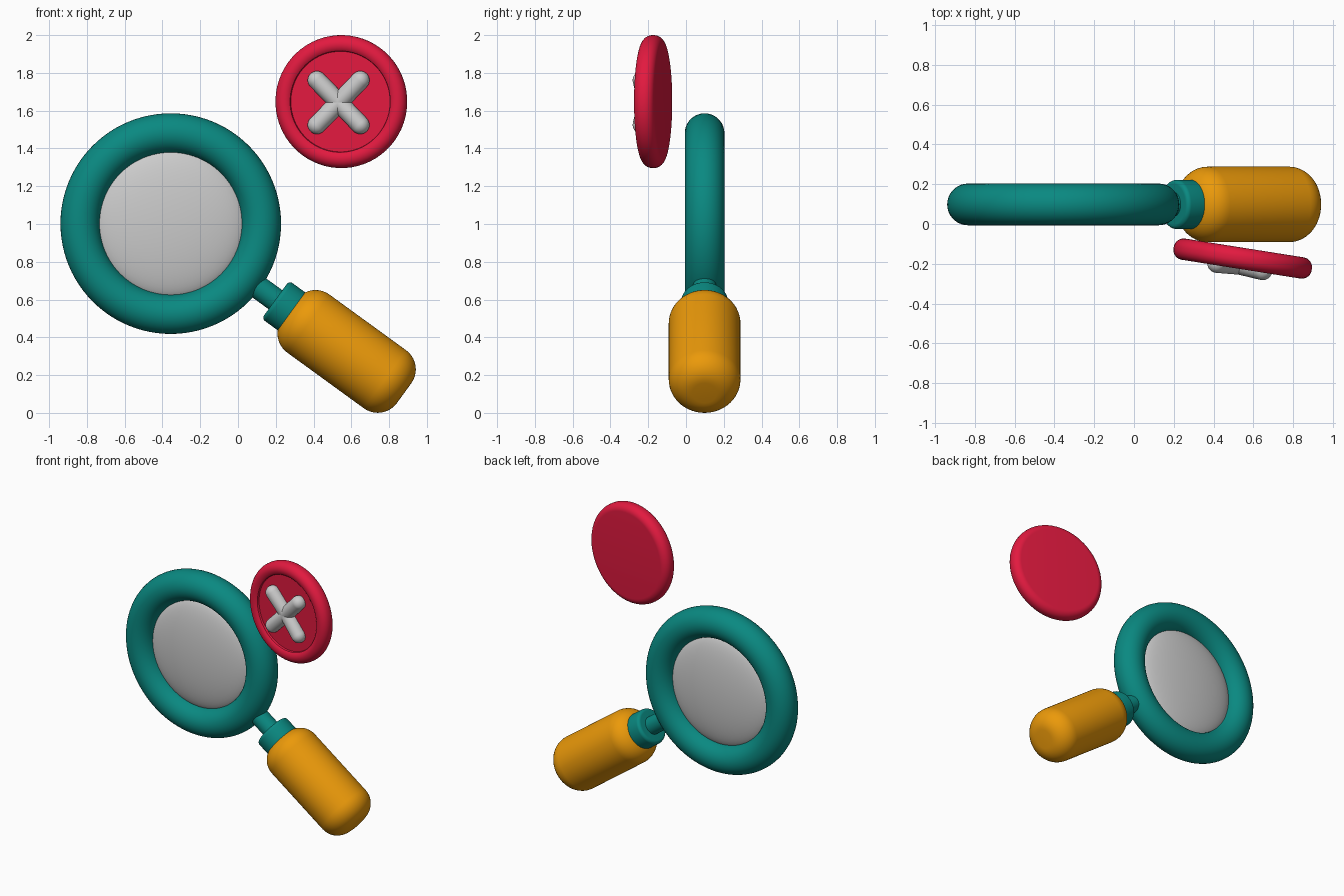
import bpy, bmesh
from math import sin, cos, pi, radians
from mathutils import Vector, Matrix

if "Cube" in bpy.data.objects:
    bpy.data.objects.remove(bpy.data.objects["Cube"])


def material(name, rgb):
    m = bpy.data.materials.new(name)
    m.diffuse_color = (*rgb, 1)
    m.use_nodes = True
    m.node_tree.nodes["Principled BSDF"].inputs["Base Color"].default_value = m.diffuse_color
    return m


teal = material("teal", (0.003, 0.25, 0.22))
amber = material("amber", (0.83, 0.32, 0.003))
red = material("red", (0.76, 0.01, 0.05))


def arc(r, z, rad, a0, a1, n=10):
    """Points of an arc in the (radius, height) plane, angles in degrees."""
    return [(r + rad * cos(radians(a0 + (a1 - a0) * i / n)),
             z + rad * sin(radians(a0 + (a1 - a0) * i / n))) for i in range(n + 1)]


def lathe(name, profile, origin, axis, mat=None, closed=False, steps=64):
    """Spin a (radius, height) profile about an axis."""
    bm = bmesh.new()
    vs = [bm.verts.new((r, 0, z)) for r, z in profile]
    pairs = list(zip(vs, vs[1:])) + ([(vs[-1], vs[0])] if closed else [])
    edges = [bm.edges.new(p) for p in pairs]
    bmesh.ops.spin(bm, geom=vs + edges, cent=(0, 0, 0), axis=(0, 0, 1),
                   angle=2 * pi, steps=steps, use_duplicate=False)
    bmesh.ops.remove_doubles(bm, verts=bm.verts, dist=1e-5)
    bmesh.ops.recalc_face_normals(bm, faces=bm.faces)
    me = bpy.data.meshes.new(name)
    bm.to_mesh(me)
    bm.free()
    ob = bpy.data.objects.new(name, me)
    bpy.context.collection.objects.link(ob)
    rot = Vector((0, 0, 1)).rotation_difference(Vector(axis)).to_matrix().to_4x4()
    ob.matrix_world = Matrix.Translation(origin) @ rot
    if mat:
        me.materials.append(mat)
    bpy.ops.object.select_all(action='DESELECT')
    ob.select_set(True)
    bpy.context.view_layer.objects.active = ob
    bpy.ops.object.shade_smooth_by_angle(angle=radians(35))
    return ob


def rounded_cylinder(r, z0, z1, b):
    """Solid cylinder profile with rounded end edges."""
    return ([(0, z0)] + arc(r - b, z0 + b, b, -90, 0)
            + arc(r - b, z1 - b, b, 0, 90) + [(0, z1)])


# Magnifier: ring and domed lens
centre = Vector((-0.356, 0.0985, 1.002))
front = (0, -1, 0)
lathe("lens_ring", arc(0.479, 0, 0.105, 0, 350, 35), centre, front, teal, closed=True, steps=96)
lens_profile = [(0.395 * r, 0.08 * z) for r, z in arc(0, 0, 1, -90, 90, 30)]
lathe("lens", lens_profile, centre, front)

# Handle parts share one sloping axis through the ring centre
slope = (cos(radians(36)), 0, -sin(radians(36)))
lathe("handle_neck", [(0, 0.50), (0.062, 0.50), (0.062, 0.75), (0, 0.75)], centre, slope, teal)
lathe("handle_collar", rounded_cylinder(0.124, 0.685, 0.81, 0.022), centre, slope, teal)
lathe("handle_grip", rounded_cylinder(0.19, 0.775, 1.527, 0.125), centre, slope, amber)

# Button: dished front with a rounded rim, turned slightly
tilt = radians(9)
button_centre = Vector((0.547, -0.174, 1.648))
normal = Vector((-sin(tilt), -cos(tilt), 0))
side = Vector((cos(tilt), -sin(tilt), 0))
up = Vector((0, 0, 1))
lathe("button", [(0, -0.054)] + arc(0.302, -0.004, 0.05, -90, 0)
      + arc(0.302, 0.004, 0.05, 0, 132, 14)
      + [(0.266, 0.028), (0, 0.028)], button_centre, normal, red)

# Cross stitch: four rounded strands dipping slightly towards the middle
hub = button_centre + normal * 0.034 - side * 0.008 - up * 0.005
for i, (sx, sz) in enumerate([(1, 1), (-1, 1), (-1, -1), (1, -1)]):
    d = side * 0.116 * sx + up * 0.118 * sz + normal * 0.009
    lathe(f"stitch_{i + 1}", rounded_cylinder(0.049, -0.049, d.length + 0.049, 0.0485),
          hub, d.normalized(), steps=32)
